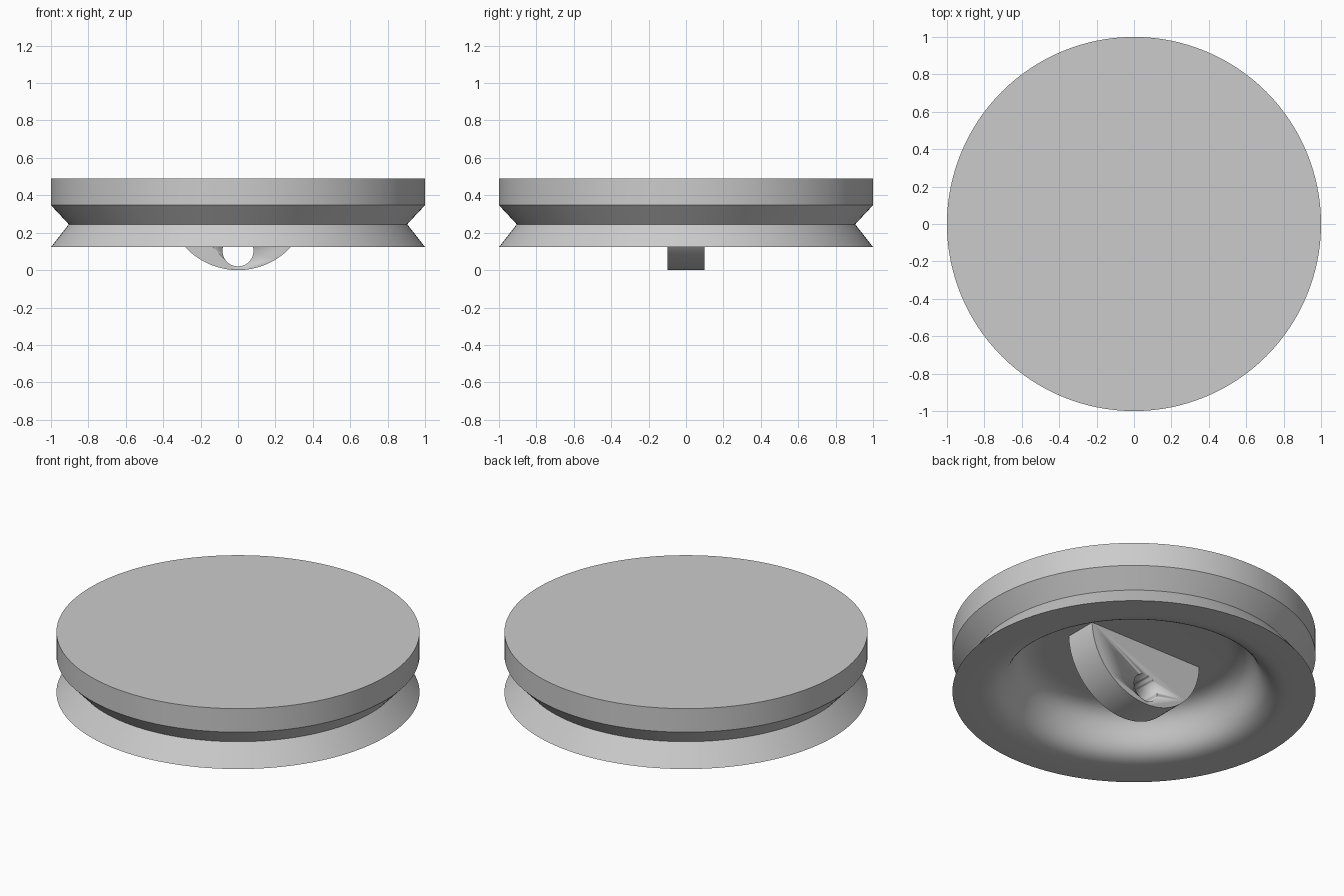
import bpy
import bmesh
import math
from mathutils import Vector, geometry

cube = bpy.data.objects.get("Cube")
if cube:
    bpy.data.objects.remove(cube, do_unlink=True)

STEPS = 128
CEILING = 0.375

grey = bpy.data.materials.new("plain grey")
grey.use_nodes = True
colour = (0.6, 0.6, 0.6, 1)
grey.diffuse_color = colour
grey.node_tree.nodes["Principled BSDF"].inputs["Base Color"].default_value = colour


def finish(name, bm):
    bmesh.ops.recalc_face_normals(bm, faces=bm.faces)
    mesh = bpy.data.meshes.new(name)
    bm.to_mesh(mesh)
    bm.free()
    mesh.materials.append(grey)
    obj = bpy.data.objects.new(name, mesh)
    bpy.context.collection.objects.link(obj)
    bpy.ops.object.select_all(action="DESELECT")
    obj.select_set(True)
    bpy.context.view_layer.objects.active = obj
    bpy.ops.object.shade_smooth_by_angle(angle=math.radians(25))
    return obj


def lathe(name, profile):
    bm = bmesh.new()
    verts = [bm.verts.new(p) for p in profile]
    edges = [bm.edges.new(pair) for pair in zip(verts, verts[1:])]
    bmesh.ops.spin(bm, geom=verts + edges, cent=(0, 0, 0), axis=(0, 0, 1),
                   angle=math.tau, steps=STEPS)
    bmesh.ops.remove_doubles(bm, verts=bm.verts, dist=0.0001)
    return finish(name, bm)


# Grooved disc with a hollow underside that flares smoothly into the rim
outside = [Vector(p) for p in ((0, 0, 0.49), (1, 0, 0.49), (1, 0, 0.347),
                               (0.905, 0, 0.245), (1, 0, 0.123))]
flare = geometry.interpolate_bezier(
    Vector((0.85, 0, 0.123)), Vector((0.62, 0, 0.123)),
    Vector((0.74, 0, CEILING)), Vector((0.5, 0, CEILING)), 24)
lathe("grooved_disc", outside + list(flare) + [Vector((0, 0, CEILING))])

# Half-round lug under the disc, with a round hole through it
RADIUS, HALF, TOP = 0.385, 0.1, 0.385
HOLE, HOLE_Z = 0.083, 0.103
bm = bmesh.new()
arc = [bm.verts.new((RADIUS * math.cos(a), -HALF, TOP - RADIUS * math.sin(a)))
       for a in (math.pi * i / 64 for i in range(65))]
face = bm.faces.new(arc)
solid = bmesh.ops.extrude_face_region(bm, geom=[face])
moved = [v for v in solid["geom"] if isinstance(v, bmesh.types.BMVert)]
bmesh.ops.translate(bm, verts=moved, vec=(0, 2 * HALF, 0))
lug = finish("hanging_lug", bm)

# Cutter for the hole
bpy.ops.mesh.primitive_cylinder_add(vertices=48, radius=HOLE, depth=1,
                                    location=(0, 0, HOLE_Z),
                                    rotation=(math.pi / 2, 0, 0))
cutter = bpy.context.object
cutter.name = "hole_cutter"
cutter.data.materials.append(grey)
bpy.ops.object.shade_smooth_by_angle(angle=math.radians(25))
cut = lug.modifiers.new("Hole", "BOOLEAN")
cut.object = cutter
cut.operation = "DIFFERENCE"
cut.solver = "EXACT"
bpy.context.view_layer.objects.active = lug
bpy.ops.object.modifier_apply(modifier=cut.name)
bpy.data.objects.remove(cutter, do_unlink=True)
